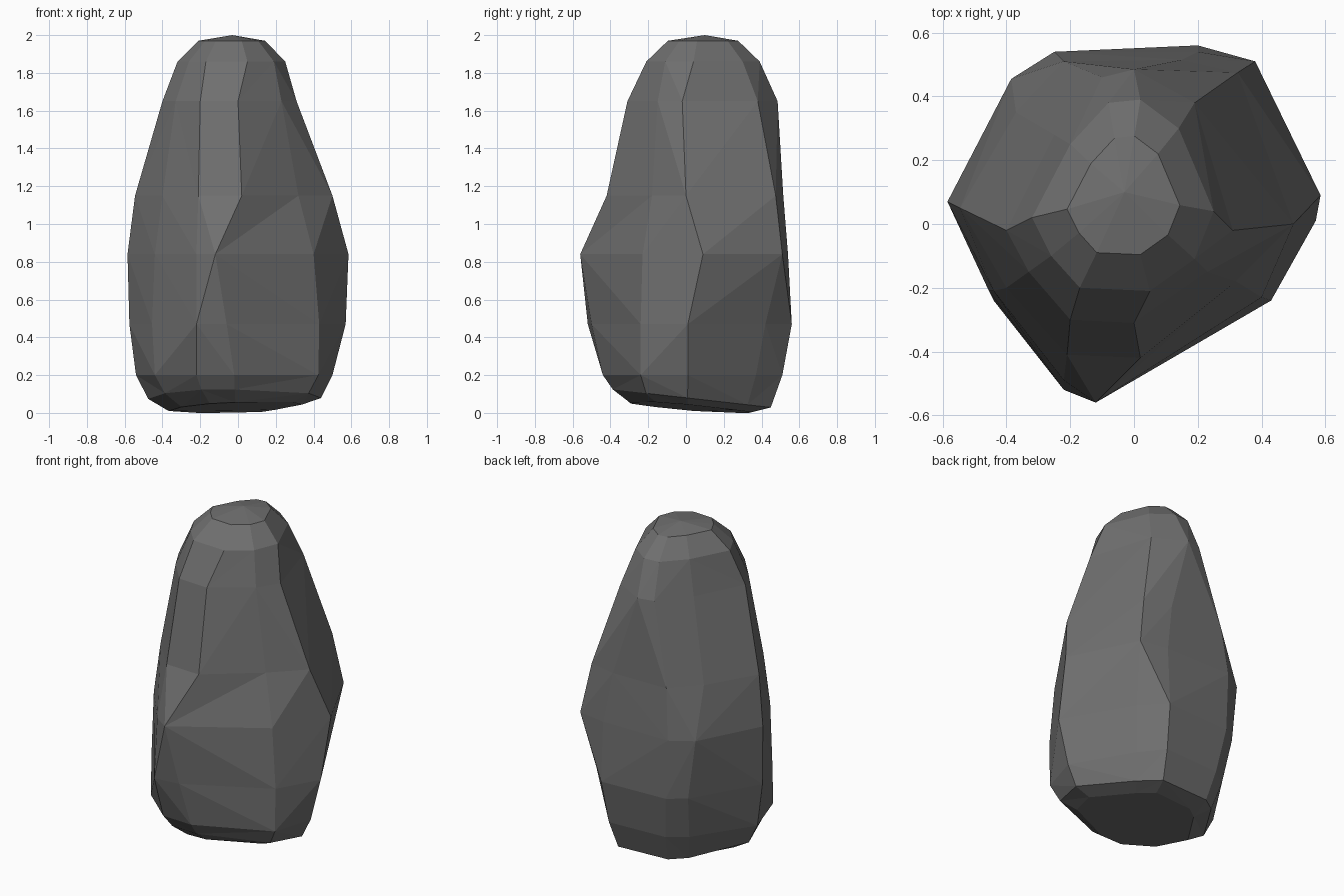
import bpy, bmesh
from mathutils import Vector

if "Cube" in bpy.data.objects:
    bpy.data.objects.remove(bpy.data.objects["Cube"])

# Rock cross-sections: height, then ten corners (x, y) clockwise seen from above,
# starting at the front ridge
SECTIONS = [
    (0.20, [(-.02, -.44), (-.22, -.43), (-.44, -.24), (-.54, .06), (-.31, .41),
            (-.20, .49), (.18, .51), (.29, .37), (.50, .01), (.425, -.24)]),
    (0.47, [(-.06, -.50), (-.22, -.52), (-.455, -.21), (-.575, .06), (-.34, .465),
            (-.235, .54), (.20, .56), (.33, .42), (.57, .01), (.43, -.24)]),
    (0.84, [(-.12, -.56), (-.22, -.49), (-.44, -.21), (-.585, .07), (-.385, .455),
            (-.25, .54), (.20, .54), (.38, .51), (.585, .09), (.40, -.23)]),
    (1.15, [(.02, -.42), (-.21, -.41), (-.40, -.20), (-.545, .05), (-.37, .35),
            (-.22, .51), (.15, .515), (.325, .475), (.50, 0), (.32, -.18)]),
    (1.65, [(0, -.31), (-.20, -.30), (-.33, -.15), (-.40, -.02), (-.25, .28),
            (-.10, .46), (0, .485), (.19, .38), (.31, -.02), (.23, -.15)]),
    (1.86, [(.05, -.21), (-.17, -.20), (-.26, -.10), (-.32, .02), (-.20, .25),
            (-.08, .38), (.02, .39), (.14, .30), (.25, .04), (.19, -.11)]),
]

rings = [[Vector((x, y, z)) for x, y in pts] for z, pts in SECTIONS]

# tilted sole and foot below the first section, rounded shoulder above the last
foot = [Vector((p.x * .88, p.y * .88, .08 - .1 * p.y)) for p in rings[0]]
sole = [Vector((p.x * .68, p.y * .68, max(0, .03 - .06 * p.y + .03 * p.x)))
        for p in rings[0]]
mid = Vector((-.03, .09, 0))
crown = [Vector((mid.x + (p.x - mid.x) * .62, mid.y + (p.y - mid.y) * .62, 1.97))
         for p in rings[-1]]
rings = [sole, foot] + rings + [crown]

bm = bmesh.new()
loops = [[bm.verts.new(p) for p in ring] for ring in rings]
n = len(loops[0])


def off_axis(a, b):
    m = (a.co + b.co) / 2
    return (m - Vector((0, .05, m.z))).length


# side facets, each split along its outward diagonal
for low, high in zip(loops, loops[1:]):
    for i in range(n):
        j = (i + 1) % n
        a, b, c, d = low[i], low[j], high[j], high[i]
        if off_axis(a, c) > off_axis(b, d):
            bm.faces.new((a, b, c))
            bm.faces.new((a, c, d))
        else:
            bm.faces.new((a, b, d))
            bm.faces.new((b, c, d))

# rounded top and flat underside
tip = bm.verts.new((-.03, .10, 2))
for i in range(n):
    bm.faces.new((loops[-1][i], loops[-1][(i + 1) % n], tip))
bm.faces.new(loops[0])
bmesh.ops.recalc_face_normals(bm, faces=bm.faces)

mesh = bpy.data.meshes.new("rock")
bm.to_mesh(mesh)
bm.free()
rock = bpy.data.objects.new("rock", mesh)
bpy.context.collection.objects.link(rock)

# stone colour
stone = bpy.data.materials.new("grey stone")
stone.diffuse_color = (.16, .16, .16, 1)
stone.use_nodes = True
stone.node_tree.nodes["Principled BSDF"].inputs["Base Color"].default_value = stone.diffuse_color
mesh.materials.append(stone)
